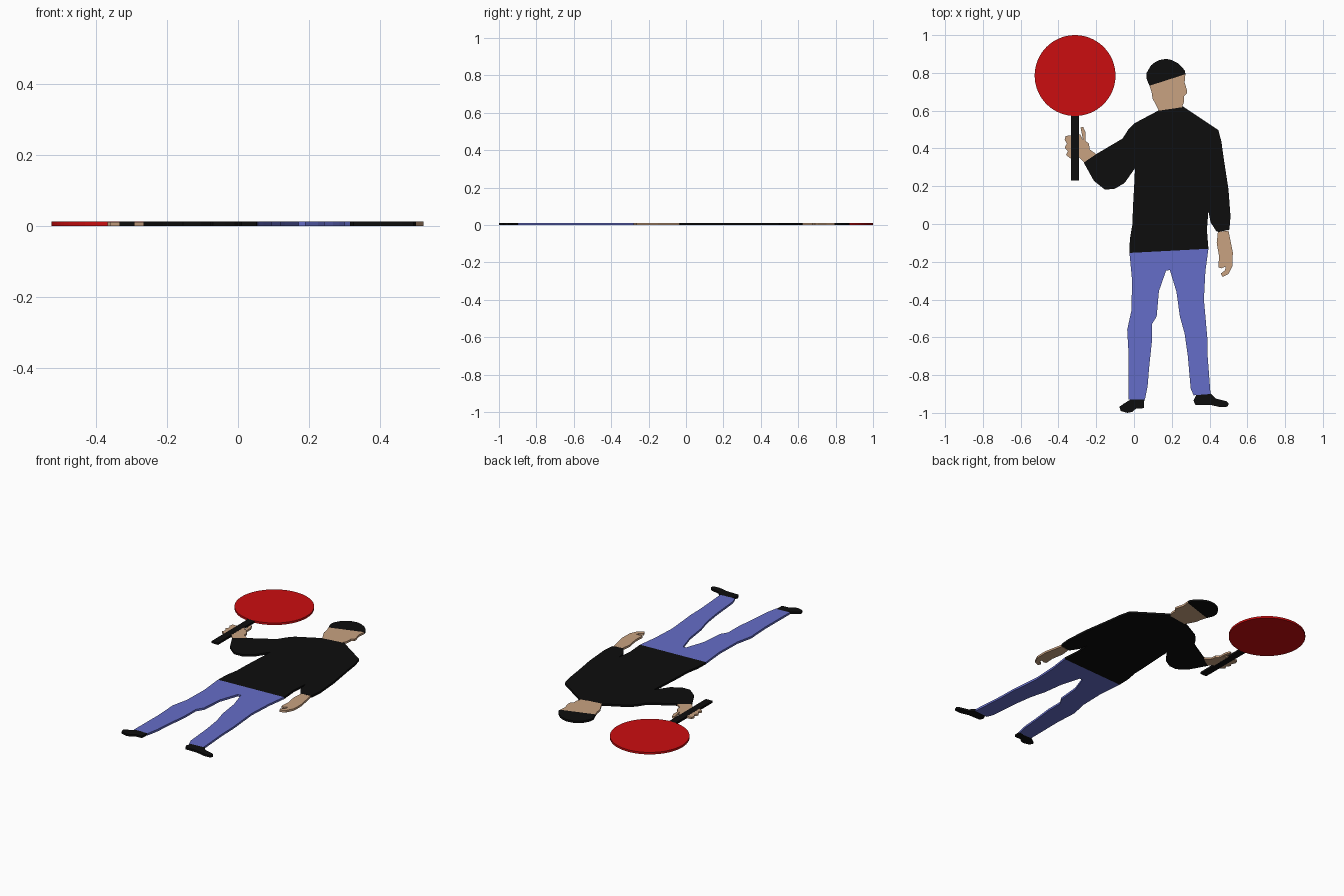
import bpy, bmesh, math

T = 0.012  # sheet thickness


def material(name, rgb):
    m = bpy.data.materials.new(name)
    m.diffuse_color = (*rgb, 1)
    return m


BLACK = material("black", (0.004, 0.004, 0.004))
SKIN = material("skin", (0.58, 0.36, 0.22))
BLUE = material("denim", (0.13, 0.155, 0.58))
RED = material("red", (0.6, 0.004, 0.005))


def plate(name, pts, mat, inset=0.0):
    """Extrude a flat outline into a thin plate."""
    bm = bmesh.new()
    face = bm.faces.new([bm.verts.new((x, y, inset)) for x, y in pts])
    top = bmesh.ops.extrude_face_region(bm, geom=[face])["geom"]
    verts = [g for g in top if isinstance(g, bmesh.types.BMVert)]
    bmesh.ops.translate(bm, verts=verts, vec=(0, 0, T - 2 * inset))
    bmesh.ops.recalc_face_normals(bm, faces=bm.faces)
    me = bpy.data.meshes.new(name)
    bm.to_mesh(me)
    bm.free()
    me.materials.append(mat)
    ob = bpy.data.objects.new(name, me)
    bpy.context.collection.objects.link(ob)
    return ob


# Round sign and its handle
N = 64
plate("sign_disc", [(-0.312 + 0.214 * math.cos(2 * math.pi * i / N),
                     0.786 + 0.214 * math.sin(2 * math.pi * i / N)) for i in range(N)], RED)
plate("sign_handle", [(-0.334, 0.23), (-0.292, 0.23), (-0.292, 0.573), (-0.334, 0.573)], BLACK)

# Head
plate("cap", [(.082, .732), (.066, .77), (.067, .80), (.09, .84), (.112, .857), (.135, .868),
              (.17, .874), (.20, .868), (.23, .853), (.257, .828), (.27, .81), (.272, .793)], BLACK)
plate("face", [(.082, .732), (.272, .793), (.268, .75), (.281, .705), (.279, .69), (.265, .677),
               (.264, .645), (.254, .618), (.132, .60), (.098, .665), (.093, .70)], SKIN)

# Jumper with raised arm and hanging arm
plate("jumper", [(.132, .602), (.259, .622), (.447, .497), (.463, .434), (.476, .34), (.50, .185),
                 (.511, .04), (.505, -.03), (.45, -.042), (.437, -.04), (.405, .01), (.394, .07),
                 (.386, -.03), (.394, -.131), (-.024, -.153), (-.022, -.08), (-.008, 0), (-.006, .08),
                 (.003, .24), (.005, .295), (-.05, .217), (-.105, .185), (-.155, .183),
                 (-.212, .228), (-.266, .325), (-.20, .37), (-.061, .452), (-.03, .50), (0, .532)], BLACK)

# Hands
plate("raised_hand", [(-.264, .325), (-.295, .357), (-.33, .343), (-.36, .365), (-.35, .385),
                      (-.367, .405), (-.355, .425), (-.367, .445), (-.362, .467), (-.32, .468),
                      (-.285, .475), (-.27, .445), (-.283, .51), (-.27, .515), (-.258, .49),
                      (-.257, .44), (-.238, .425), (-.235, .395), (-.20, .37)], SKIN, 0.0004)
plate("lowered_hand", [(.444, -.042), (.50, -.035), (.523, -.15), (.522, -.22), (.50, -.265),
                       (.468, -.28), (.46, -.262), (.482, -.245), (.485, -.225), (.462, -.235),
                       (.447, -.23), (.45, -.17), (.438, -.10)], SKIN)

# Trousers
plate("trousers", [(-.024, -.153), (.394, -.131), (.378, -.25), (.37, -.40), (.388, -.60),
                   (.39, -.70), (.405, -.90), (.315, -.907), (.30, -.87), (.285, -.70), (.268, -.58),
                   (.243, -.49), (.225, -.36), (.19, -.244), (.17, -.246), (.153, -.295),
                   (.132, -.355), (.12, -.49), (.095, -.53), (.094, -.63), (.08, -.76),
                   (.072, -.86), (.058, -.93), (-.03, -.93), (-.028, -.70), (-.036, -.56),
                   (-.014, -.46), (-.01, -.30)], BLUE)

# Shoes
plate("left_shoe", [(-.02, -.93), (.055, -.924), (.052, -.975), (.01, -.978), (-.01, -.995),
                    (-.035, -1), (-.07, -.99), (-.078, -.968), (-.055, -.952)], BLACK)
plate("right_shoe", [(.33, -.903), (.407, -.898), (.435, -.925), (.49, -.938), (.502, -.95),
                     (.495, -.967), (.46, -.97), (.40, -.957), (.325, -.957), (.315, -.935)], BLACK)
